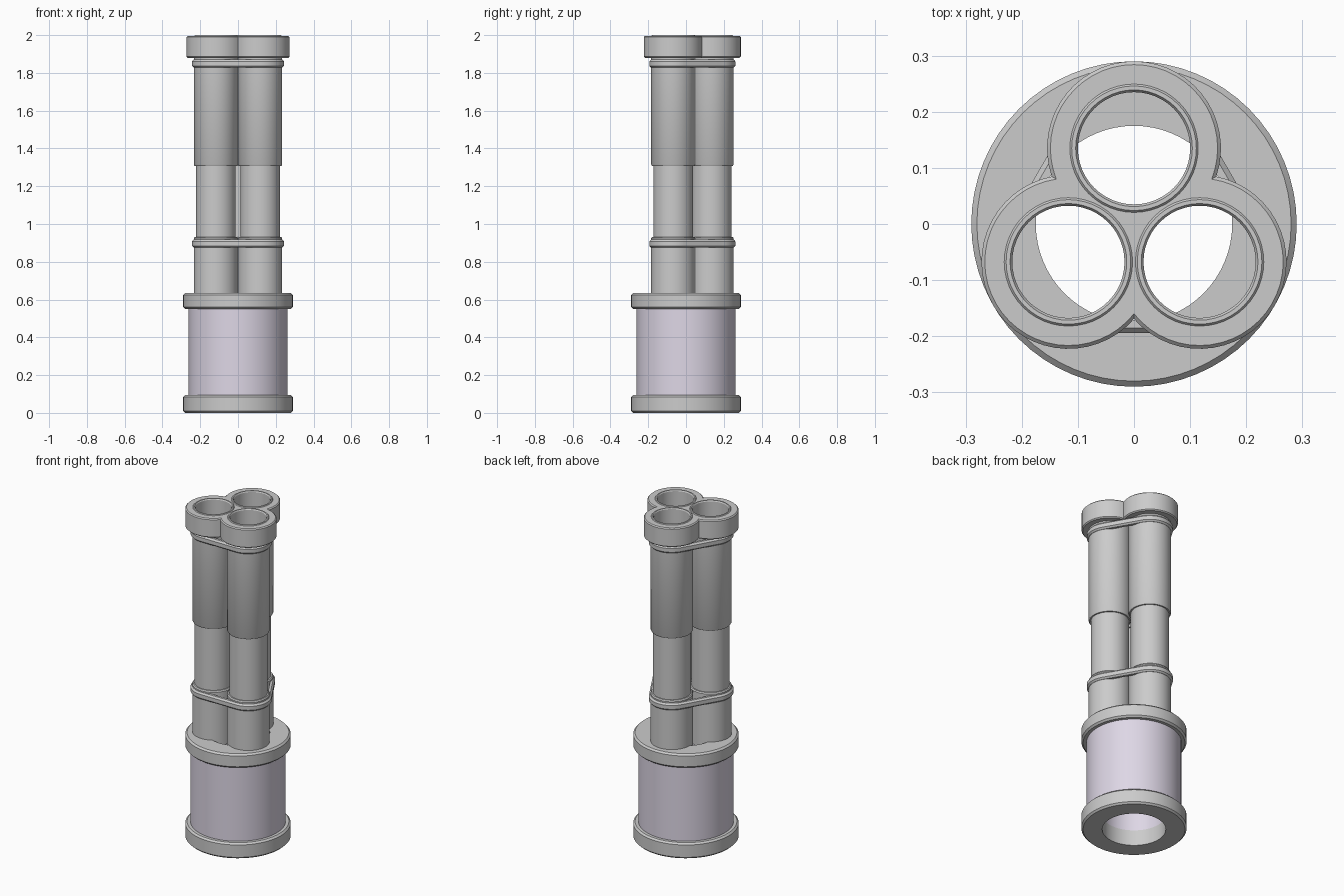
import bpy, bmesh
from math import sin, cos, pi, sqrt, atan2, radians

if "Cube" in bpy.data.objects:
    bpy.data.objects.remove(bpy.data.objects["Cube"])

D = 0.135                                   # barrel distance from the axis
ANGLES = [radians(a) for a in (90, 210, 330)]
CENTRES = [(D * cos(a), D * sin(a)) for a in ANGLES]


def circle(c, r, n=48):
    return [(c[0] + r * cos(2 * pi * i / n), c[1] + r * sin(2 * pi * i / n)) for i in range(n)]


def lobes(r, half, n=30, share_ends=False):
    """Three outward-facing arcs joined into one outline."""
    pts = []
    for a, c in zip(ANGLES, CENTRES):
        for i in range(n if share_ends else n + 1):
            t = a - half + 2 * half * i / n
            pts.append((c[0] + r * cos(t), c[1] + r * sin(t)))
    return pts


def trefoil(r):
    reach = D / 2 + sqrt(r * r - (D * sin(pi / 3)) ** 2)
    half = atan2(reach * sin(pi / 3), reach * cos(pi / 3) - D)
    return lobes(r, half, share_ends=True)


def loft(bm, outline, profile, closed=True):
    """Skin outline(r) through a list of (r, z); returns the vertex loops."""
    loops = [[bm.verts.new((x, y, z)) for x, y in outline(r)] for r, z in profile]
    pairs = list(zip(loops, loops[1:] + loops[:1])) if closed else list(zip(loops, loops[1:]))
    for a, b in pairs:
        n = len(a)
        for i in range(n):
            j = (i + 1) % n
            bm.faces.new((a[i], a[j], b[j], b[i]))
    return loops


def finish(bm, name, colour=None):
    bmesh.ops.recalc_face_normals(bm, faces=bm.faces[:])
    me = bpy.data.meshes.new(name)
    bm.to_mesh(me)
    bm.free()
    ob = bpy.data.objects.new(name, me)
    bpy.context.collection.objects.link(ob)
    if colour:
        mat = bpy.data.materials.new(name + "_colour")
        mat.diffuse_color = colour
        mat.use_nodes = True
        mat.node_tree.nodes["Principled BSDF"].inputs["Base Color"].default_value = mat.diffuse_color
        me.materials.append(mat)
    bpy.ops.object.select_all(action='DESELECT')
    ob.select_set(True)
    bpy.context.view_layer.objects.active = ob
    bpy.ops.object.shade_smooth_by_angle(angle=radians(30))
    return ob


def part(name, outline, profile, colour=None):
    bm = bmesh.new()
    loft(bm, outline, profile)
    return finish(bm, name, colour)


def axis_circle(r):
    return circle((0, 0), r, 64)


# Base: two chamfered rings around a lilac sleeve
def ring(name, z0, z1, r=0.29, hole=0.175, b=0.01):
    part(name, axis_circle, [(hole, z0), (r - b, z0), (r, z0 + b),
                             (r, z1 - b), (r - b, z1), (hole, z1)])


ring("base_ring_bottom", 0.0, 0.095)
ring("base_ring_top", 0.55, 0.635)
part("base_sleeve", axis_circle, [(0.175, 0.095), (0.262, 0.095), (0.262, 0.55), (0.175, 0.55)],
     (0.73, 0.68, 0.79, 1))

# Barrels: hollow, with a slimmer middle section
barrel = [(0.10, 0.60), (0.117, 0.60), (0.117, 0.925), (0.112, 0.932), (0.105, 0.932),
          (0.105, 1.308), (0.113, 1.308), (0.117, 1.315), (0.117, 1.993),
          (0.111, 2.0), (0.104, 2.0), (0.10, 1.994)]
for i, c in enumerate(CENTRES):
    part(f"barrel_{i + 1}", lambda r, c=c: circle(c, r), barrel)


# Clamp bands wrapping the three barrels
def clamp(name, z):
    part(name, lambda r: lobes(r, pi / 3),
         [(0.104, z - 0.022), (0.118, z - 0.022), (0.127, z - 0.013),
          (0.127, z + 0.01), (0.118, z + 0.02), (0.104, z + 0.02)])


clamp("lower_clamp", 0.897)
clamp("upper_clamp", 1.85)

# Muzzle cap: three-lobed block with bores
bm = bmesh.new()
z0, z1, b = 1.88, 1.996, 0.006
outer = loft(bm, trefoil, [(0.155 - b, z0), (0.155, z0 + b), (0.155, z1 - b), (0.155 - b, z1)], False)
bores = [loft(bm, lambda r, c=c: circle(c, r), [(0.108, z0), (0.108, z1)], False) for c in CENTRES]
for k in (0, -1):
    rims = [outer[k]] + [h[k] for h in bores]
    edges = [bm.edges.get((v, l[(i + 1) % len(l)])) for l in rims for i, v in enumerate(l)]
    bmesh.ops.triangle_fill(bm, edges=edges, use_beauty=True)
finish(bm, "muzzle_cap")
